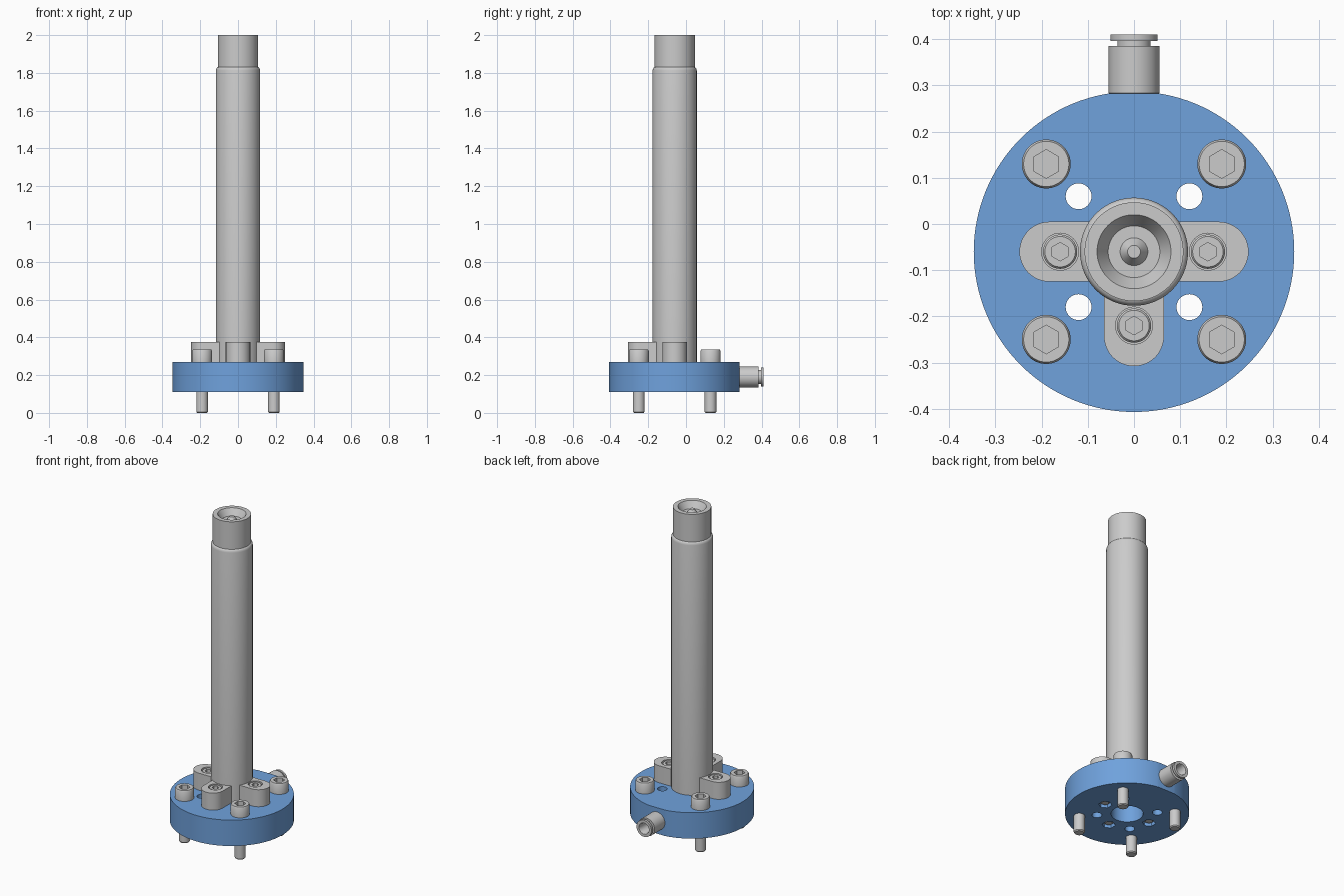
import bpy, bmesh
from math import sin, cos, pi, radians
from mathutils import Matrix, Vector

if "Cube" in bpy.data.objects:
    bpy.data.objects.remove(bpy.data.objects["Cube"], do_unlink=True)

CY = -0.06                      # y of the main axis
BASE, TOP = 0.11, 0.27          # flange bottom and top
BOLT, CLAMP, HOLE = 0.19, 0.16, 0.12


def material(name, rgb):
    m = bpy.data.materials.new(name)
    m.use_nodes = True
    m.diffuse_color = (*rgb, 1)
    m.node_tree.nodes["Principled BSDF"].inputs["Base Color"].default_value = (*rgb, 1)
    return m


BLUE = material("blue", (0.16, 0.36, 0.72))
GREY = material("steel grey", (0.6, 0.6, 0.6))


def finish(name, bm, mat):
    bmesh.ops.remove_doubles(bm, verts=bm.verts, dist=1e-5)
    bmesh.ops.recalc_face_normals(bm, faces=bm.faces)
    me = bpy.data.meshes.new(name)
    bm.to_mesh(me)
    bm.free()
    me.materials.append(mat)
    ob = bpy.data.objects.new(name, me)
    bpy.context.collection.objects.link(ob)
    return ob


def activate(ob):
    bpy.ops.object.select_all(action='DESELECT')
    ob.select_set(True)
    bpy.context.view_layer.objects.active = ob


def smooth(ob):
    activate(ob)
    bpy.ops.object.shade_smooth_by_angle(angle=radians(32))
    return ob


def lathe(name, profile, mat, loc=(0, 0, 0), n=48, rot=None):
    """Turn (radius, height) points, given from bottom to top, into a closed solid."""
    bm = bmesh.new()
    rings = [[bm.verts.new((r * sin(2 * pi * i / n), r * cos(2 * pi * i / n), z))
              for i in range(n)] for r, z in profile]
    for a, b in zip(rings, rings[1:]):
        for i in range(n):
            j = (i + 1) % n
            bm.faces.new((a[i], a[j], b[j], b[i]))
    bm.faces.new(rings[0])
    bm.faces.new(rings[-1])
    m = Matrix.Translation(Vector(loc))
    bmesh.ops.transform(bm, matrix=m @ rot if rot else m, verts=bm.verts)
    return finish(name, bm, mat)


def rod(r, z0, z1, x=0, y=0, n=48, mat=GREY):
    return lathe("cutter", [(r, z0), (r, z1)], mat, (x, y, 0), n)


def cut(ob, cutters):
    for c in cutters:
        c.hide_render = True
        mod = ob.modifiers.new("cut", 'BOOLEAN')
        mod.operation, mod.solver, mod.object = 'DIFFERENCE', 'EXACT', c
        activate(ob)
        bpy.ops.object.modifier_apply(modifier=mod.name)
        bpy.data.objects.remove(c, do_unlink=True)
    return ob


def copy(ob, name, loc, angle=0):
    o = bpy.data.objects.new(name, ob.data)
    o.location, o.rotation_euler.z = loc, angle
    bpy.context.collection.objects.link(o)
    return o


# Flange with bore, through holes, nut pockets and a flat for the fitting
flange = lathe("flange", [(0.347, BASE), (0.347, TOP)], BLUE, (0, CY, 0), 128)
corners = [(sx, sy) for sx in (-1, 1) for sy in (-1, 1)]
arms = {"right": (1, 0, 0), "left": (-1, 0, pi), "front": (0, -1, -pi / 2)}
cutters = [rod(0.09, 0, 0.262, 0, CY, mat=BLUE)]
cutters += [rod(0.028, 0, 1, sx * HOLE, CY + sy * HOLE, 32, BLUE) for sx, sy in corners]
cutters += [rod(0.038, 0, BASE + 0.05, dx * CLAMP, CY + dy * CLAMP, 6, BLUE)
            for dx, dy, _ in arms.values()]
bm = bmesh.new()
bmesh.ops.create_cube(bm, size=1, matrix=Matrix.Translation((0, 0.7825, 0.2)))
cutters.append(finish("cutter", bm, BLUE))
smooth(cut(flange, cutters))

# Main tube: rounded shoulder, narrower neck, dished top with a central cone
smooth(lathe("tube", [
    (0.117, TOP), (0.117, 1.813), (0.115, 1.822), (0.111, 1.828), (0.107, 1.83),
    (0.107, 2.0), (0.08, 2.0), (0.056, 1.96), (0.03, 1.96), (0.014, 1.985)],
    GREY, (0, CY, 0), 96))

# Four large socket bolts through the flange
bolt = lathe("bolt", [(0.026, 0), (0.031, 0.006), (0.031, TOP), (0.053, TOP),
                      (0.053, 0.328), (0.049, 0.335)], GREY)
smooth(cut(bolt, [rod(0.031, 0.3, 0.4, n=6)]))
for sx, sy in corners:
    side = ("front_" if sy < 0 else "back_") + ("left" if sx > 0 else "right")
    copy(bolt, side + "_bolt", (sx * BOLT, CY + sy * BOLT, 0))
bpy.data.objects.remove(bolt)

# Clamp block: rounded outer end and a counterbore
bm = bmesh.new()
R, END = 0.065, 0.183
outline = [(0.08, R)] + [(END + R * sin(a), R * cos(a))
                         for a in (pi * i / 24 for i in range(25))] + [(0.08, -R)]
face = bm.faces.new([bm.verts.new((x, y, TOP)) for x, y in outline])
top = bmesh.ops.extrude_face_region(bm, geom=[face])["geom"]
bmesh.ops.translate(bm, vec=(0, 0, 0.105),
                    verts=[v for v in top if isinstance(v, bmesh.types.BMVert)])
clamp = finish("clamp", bm, GREY)
smooth(cut(clamp, [rod(0.04, 0.31, 0.5, CLAMP)]))

# Clamp screw with socket head, and its nut
screw = lathe("screw", [(0.02, BASE + 0.01), (0.02, 0.3), (0.037, 0.3),
                        (0.037, 0.366), (0.033, 0.371)], GREY)
smooth(cut(screw, [rod(0.02, 0.345, 0.5, n=6)]))
nut = lathe("nut", [(0.036, BASE + 0.02), (0.036, BASE + 0.05)], GREY, n=6)

for side, (dx, dy, angle) in arms.items():
    copy(clamp, side + "_clamp", (0, CY, 0), angle)
    copy(screw, side + "_clamp_screw", (dx * CLAMP, CY + dy * CLAMP, 0))
    copy(nut, side + "_clamp_nut", (dx * CLAMP, CY + dy * CLAMP, 0))
for o in (clamp, screw, nut):
    bpy.data.objects.remove(o)

# Hollow hose fitting on the back
smooth(lathe("hose_fitting", [
    (0.052, 0.28), (0.055, 0.284), (0.055, 0.385), (0.036, 0.385), (0.036, 0.396),
    (0.051, 0.396), (0.051, 0.41), (0.034, 0.41), (0.03, 0.4), (0.03, 0.32),
    (0.018, 0.32), (0.018, 0.29)], GREY, (0, 0, 0.19),
    rot=Matrix.Rotation(-pi / 2, 4, 'X')))
